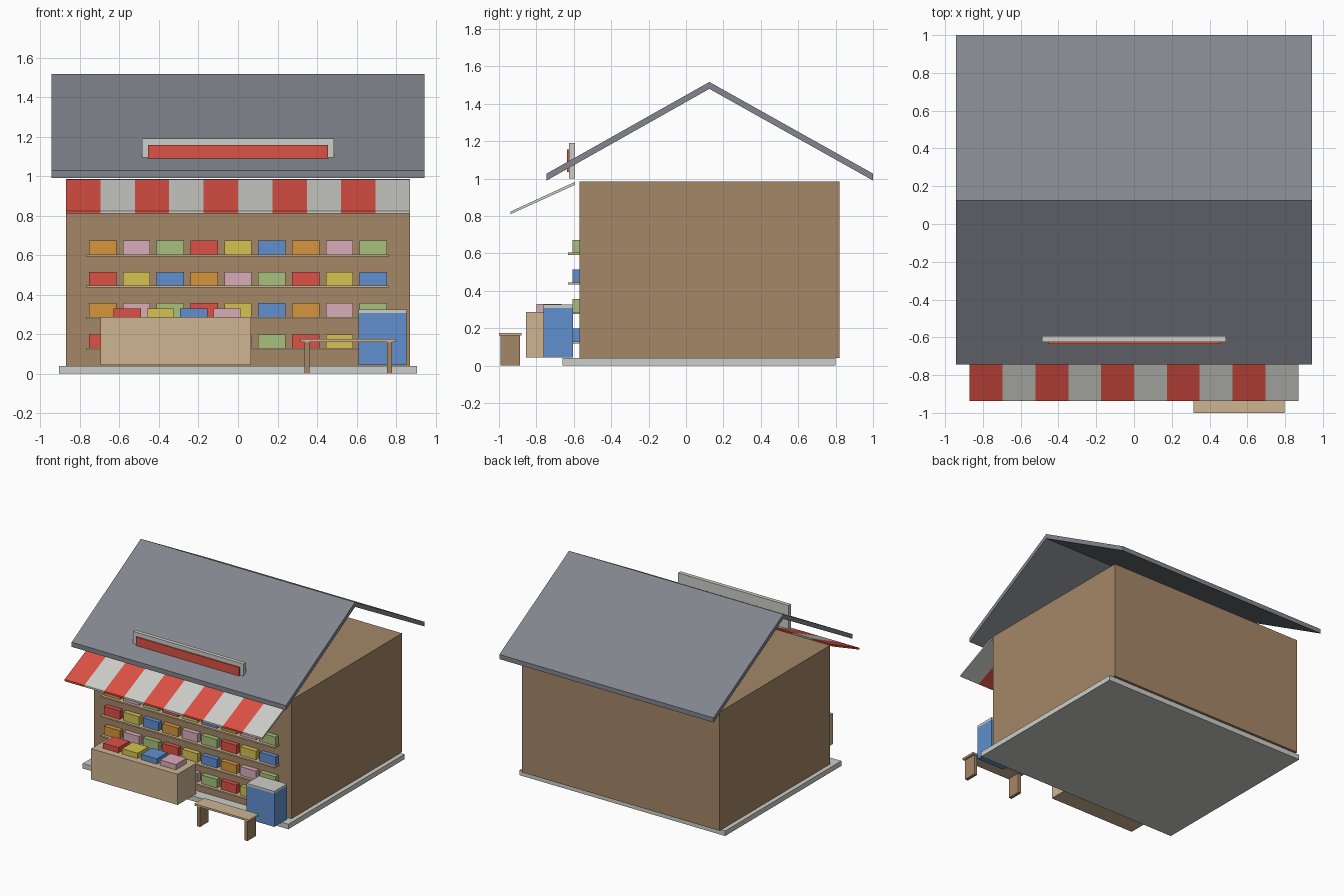
import bpy

cube = bpy.data.objects.get("Cube")
if cube:
    bpy.data.objects.remove(cube, do_unlink=True)


def material(name, rgb):
    m = bpy.data.materials.new(name)
    m.use_nodes = True
    m.diffuse_color = (*rgb, 1)
    m.node_tree.nodes["Principled BSDF"].inputs["Base Color"].default_value = (*rgb, 1)
    return m


red = material("red", (0.72, 0.083, 0.06))
light = material("light grey", (0.61, 0.61, 0.58))
brown = material("wall brown", (0.376, 0.242, 0.138))
tan = material("tan wood", (0.62, 0.46, 0.29))
blue = material("blue", (0.117, 0.275, 0.62))
orange = material("orange", (0.67, 0.305, 0.045))
pink = material("pink", (0.69, 0.42, 0.485))
green = material("green", (0.39, 0.53, 0.2))
yellow = material("yellow", (0.665, 0.546, 0.08))
slate = material("roof slate", (0.223, 0.238, 0.27))


def prism(name, profile, x0, x1, mat):
    """Extrude a (y, z) profile along x."""
    n = len(profile)
    verts = [(x, y, z) for x in (x0, x1) for y, z in profile]
    faces = [tuple(range(n))[::-1], tuple(range(n, 2 * n))]
    faces += [(i, (i + 1) % n, n + (i + 1) % n, n + i) for i in range(n)]
    mesh = bpy.data.meshes.new(name)
    mesh.from_pydata(verts, [], faces)
    mesh.materials.append(mat)
    obj = bpy.data.objects.new(name, mesh)
    bpy.context.collection.objects.link(obj)
    return obj


def box(name, xs, ys, zs, mat):
    (y0, y1), (z0, z1) = ys, zs
    return prism(name, [(y0, z0), (y1, z0), (y1, z1), (y0, z1)], *xs, mat)


# Building shell
box("base_slab", (-0.905, 0.905), (-0.66, 0.80), (0, 0.04), light)
box("walls", (-0.87, 0.87), (-0.57, 0.82), (0.04, 0.985), brown)

# Gabled roof, one sheet per slope
ridge = 0.125
for name, eave in (("roof_front", -0.745), ("roof_back", 1.0)):
    profile = [(eave, 0.99), (ridge, 1.48), (ridge, 1.517), (eave, 1.027)]
    if eave > ridge:
        profile.reverse()
    prism(name, profile, -0.943, 0.943, slate)

# Striped awning
stripe = 0.174
awning = [(-0.938, 0.81), (-0.593, 0.967), (-0.593, 0.983), (-0.938, 0.824)]
for i in range(10):
    x = -0.87 + i * stripe
    prism("awning_stripe", awning, x, x + stripe, (red, light)[i % 2])

# Blank sign board standing on the roof
box("sign_board", (-0.486, 0.486), (-0.625, -0.594), (1.0, 1.19), light)
box("sign_panel", (-0.455, 0.455), (-0.635, -0.625), (1.035, 1.157), red)

# Shelves with rows of goods
goods = [red, yellow, blue, orange, pink, green]
for row in range(4):
    z = 0.13 + row * 0.158
    box("shelf", (-0.768, 0.763), (-0.63, -0.57), (z - 0.011, z), tan)
    for i in range(9):
        x = -0.685 + i * 0.1712
        mat = goods[(i + 3 * (row % 2)) % 6]
        box("shelf_goods", (x - 0.069, x + 0.069), (-0.607, -0.57), (z, z + 0.069), mat)

# Counter with goods on top
box("counter", (-0.695, 0.067), (-0.855, -0.625), (0.044, 0.288), tan)
for i, mat in enumerate((red, yellow, blue, pink)):
    x = -0.56 + i * 0.168
    box("counter_goods", (x - 0.069, x + 0.069), (-0.80, -0.665), (0.288, 0.33), mat)

# Cooler
box("cooler_body", (0.61, 0.853), (-0.762, -0.603), (0.044, 0.308), blue)
box("cooler_lid", (0.61, 0.853), (-0.762, -0.603), (0.308, 0.326), light)

# Bench
box("bench_seat", (0.316, 0.798), (-1.0, -0.88), (0.161, 0.176), tan)
for x in (0.336, 0.754):
    box("bench_leg", (x, x + 0.025), (-0.993, -0.887), (0, 0.161), brown)
